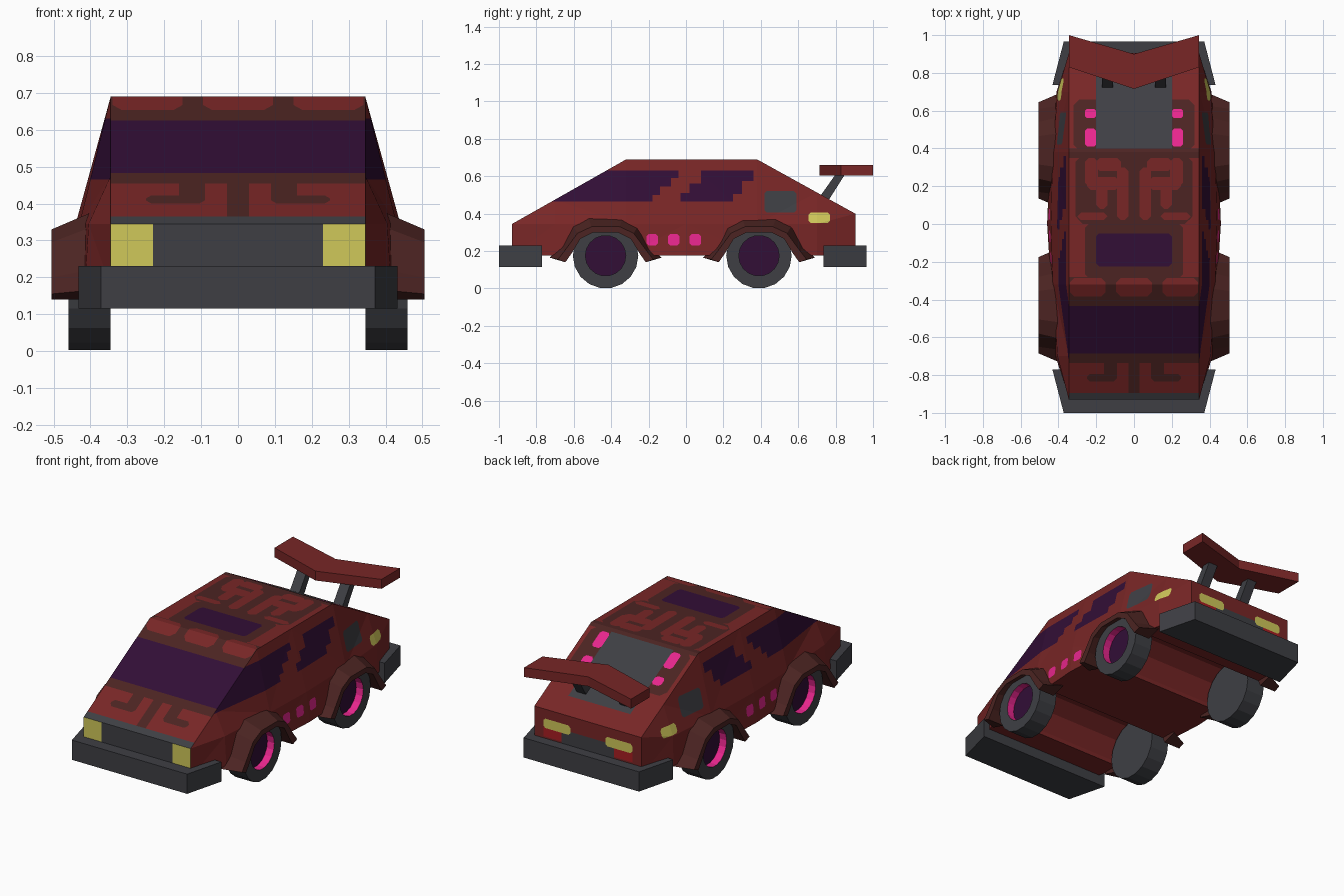
import bpy
import bmesh
from mathutils import Vector

default_cube = bpy.data.objects.get("Cube")
if default_cube:
    bpy.data.objects.remove(default_cube, do_unlink=True)


# Materials
def make_material(name, hex_code):
    rgb = [int(hex_code[i:i + 2], 16) / 255 for i in (0, 2, 4)]
    linear = [((c + .055) / 1.055) ** 2.4 if c > .04 else c / 12.92 for c in rgb]
    mat = bpy.data.materials.new(name)
    mat.use_nodes = True
    mat.diffuse_color = (*linear, 1)
    mat.node_tree.nodes["Principled BSDF"].inputs["Base Color"].default_value = (*linear, 1)
    return mat


PALETTE = [make_material(*entry) for entry in (
    ("body red", "782626"), ("dark brown", "4c2422"), ("glass purple", "320e36"),
    ("charcoal", "3e3f44"), ("lamp yellow", "d0c85a"), ("neon pink", "e8268e"),
    ("tail lamp red", "a81e22"))]
RED, BROWN, PURPLE, GREY, YELLOW, PINK, TAIL = range(len(PALETTE))


def finish(bm, name, colours):
    bmesh.ops.remove_doubles(bm, verts=bm.verts[:], dist=.0005)
    bmesh.ops.recalc_face_normals(bm, faces=bm.faces[:])
    mesh = bpy.data.meshes.new(name)
    bm.to_mesh(mesh)
    bm.free()
    for c in colours:
        mesh.materials.append(PALETTE[c])
    obj = bpy.data.objects.new(name, mesh)
    bpy.context.collection.objects.link(obj)
    return obj


def loft(bm, rings, closed=True, cap=True):
    """Skin a list of equal point rings and return the bands of faces."""
    rows = [[bm.verts.new(p) for p in ring] for ring in rings]
    bands = []
    n = len(rows[0])
    for a, b in zip(rows, rows[1:]):
        bands.append([bm.faces.new((a[i], a[(i + 1) % n], b[(i + 1) % n], b[i]))
                      for i in range(n if closed else n - 1)])
    if cap:
        bm.faces.new(rows[0])
        bm.faces.new(rows[-1])
    return bands


def prism(name, outline, axis, low, high, colour):
    """Extrude an outline along x or z."""
    def place(p, t):
        return (t, *p) if axis == "x" else (*p, t)
    bm = bmesh.new()
    loft(bm, [[place(p, t) for p in outline] for t in (low, high)])
    return finish(bm, name, [colour])


# Body shell: stations of y, roof height, waist half width, sill half width
STATIONS = [(-.93, .345, .345, .345), (-.7, .475, .405, .415), (-.32, .69, .43, .44),
            (0, .69, .44, .46), (.38, .69, .43, .445), (.7, .513, .405, .41),
            (.905, .4, .345, .345)]
body = bmesh.new()
rings = []
for y, top, waist, sill in STATIONS:
    half = [(.345, top), (waist, .345), (sill, .175)]
    rings.append([(x, y, z) for x, z in half] + [(-x, y, z) for x, z in reversed(half)])
loft(body, rings)
bmesh.ops.remove_doubles(body, verts=body.verts[:], dist=.0005)
bmesh.ops.triangulate(body, faces=body.faces[:])
bmesh.ops.recalc_face_normals(body, faces=body.faces[:])

# Painted regions are cut into the shell: each zone has a facing test and two axes
ZONES = {"top": (lambda n: n.z > .5, 0, 1),
         "side": (lambda n: abs(n.x) > .6, 1, 2),
         "front": (lambda n: n.y < -.9, 0, 2),
         "back": (lambda n: n.y > .9, 0, 2)}


def paint(zone, poly, colour):
    """Clip the zone's faces by each edge of a convex outline, then colour the inside."""
    test, u, v = ZONES[zone]
    mid = [sum(p[k] for p in poly) / len(poly) for k in (0, 1)]
    planes = []
    for p, q in zip(poly, poly[1:] + poly[:1]):
        co, no = Vector(), Vector()
        co[u], co[v] = p
        no[u], no[v] = q[1] - p[1], p[0] - q[0]
        if (mid[0] - p[0]) * no[u] + (mid[1] - p[1]) * no[v] > 0:
            no.negate()
        planes.append((co, no.normalized()))

    def touching():
        return [f for f in body.faces if test(f.normal) and all(
            any((w.co - co).dot(no) < -1e-5 for w in f.verts) for co, no in planes)]

    for co, no in planes:
        faces = touching()
        geom = set(faces)
        for f in faces:
            geom.update(f.edges)
            geom.update(f.verts)
        bmesh.ops.bisect_plane(body, geom=list(geom), dist=1e-5, plane_co=co, plane_no=no)
        body.normal_update()
    for f in touching():
        centre = f.calc_center_median()
        if all((centre - co).dot(no) < 1e-5 for co, no in planes):
            f.material_index = colour


def block(zone, colour, u0, u1, v0, v1, cut=0, mirror=False):
    """Paint a rectangle with optional clipped corners."""
    for s in (1, -1) if mirror else (1,):
        a, b = sorted((s * u0, s * u1))
        poly = [(a, v0), (b, v0), (b, v1), (a, v1)]
        if cut:
            poly = [(a + cut, v0), (b - cut, v0), (b, v0 + cut), (b, v1 - cut),
                    (b - cut, v1), (a + cut, v1), (a, v1 - cut), (a, v0 + cut)]
        paint(zone, poly, colour)


def hood(z):
    return -.93 + (z - .345) * .61 / .345


# Hood pattern, windscreen and its surround
block("top", GREY, -.35, .35, -.94, hood(.365))
block("top", BROWN, -.35, .35, hood(.455), -.28)
block("top", PURPLE, -.35, .35, hood(.483), hood(.625))
block("top", BROWN, -.03, .03, hood(.365), hood(.46))
block("top", BROWN, .09, .16, hood(.41), hood(.46), 0, True)
block("top", BROWN, .09, .25, hood(.4), hood(.422), .015, True)
block("top", RED, .15, .34, -.385, -.285, .025, True)
block("top", RED, -.095, .095, -.385, -.285, .025)

# Roof pattern and sunroof
block("top", BROWN, -.26, .26, -.285, 0, .02)
block("top", PURPLE, -.2, .2, -.225, -.05, .015)
block("top", BROWN, -.31, .31, 0, .37, .04)
block("top", BROWN, -.345, .345, .35, .4)
for row in ((.03, .09, .02, .3), (.08, .25, .18, .25), (.19, .26, .2, .35),
            (.07, .2, .28, .35), (.14, .2, .08, .24), (.14, .3, .02, .06)):
    block("top", RED, *row, .02, True)

# Engine cover and neon strips
block("top", BROWN, -.32, .32, .39, .66, .03)
block("top", GREY, -.2, .2, .4, .8)
block("top", PINK, .2, .26, .41, .505, .012, True)
block("top", PINK, .2, .26, .56, .61, .012, True)

# Side windows with stepped pillars
paint("side", [(-.72, .465), (-.18, .465), (-.18, .63), (-.43, .63)], PURPLE)
for row in ((-.18, -.14, .5), (-.14, -.08, .545), (-.08, -.04, .59),
            (.08, .25, .465), (.25, .3, .505), (.3, .36, .575)):
    block("side", PURPLE, *row, .63)
block("side", PURPLE, .02, .08, .465, .56)
block("side", PURPLE, -.03, .02, .465, .51)

# Side intakes, marker lamps and sill lights
block("side", GREY, .42, .59, .405, .52, .012)
block("side", YELLOW, .655, .77, .35, .405, .012)
for y in (-.21, -.095, .02):
    block("side", PINK, y, y + .06, .23, .29, .01)

# Nose and tail panels
block("front", GREY, -.23, .23, .17, .345)
block("front", YELLOW, .23, .345, .23, .345, 0, True)
block("back", GREY, -.17, .17, .19, .31)
block("back", TAIL, .17, .287, .24, .295, 0, True)
block("back", YELLOW, .113, .287, .29, .345, .012, True)

shell = finish(body, "body_shell", range(len(PALETTE)))

# Wheel wells run across the underside
WHEELS = {"front": -.43, "rear": .39}
WELL = [(-.2, .1), (-.2, .2), (-.15, .3), (-.07, .355)]
well_outline = WELL + [(-y, z) for y, z in reversed(WELL)]
for end, yc in WHEELS.items():
    cutter = prism(end + "_well_cutter", [(yc + y, z) for y, z in well_outline],
                   "x", -.6, .6, RED)
    cutter.hide_render = True
    bpy.context.view_layer.objects.active = shell
    mod = shell.modifiers.new("well", "BOOLEAN")
    mod.operation = "DIFFERENCE"
    mod.solver = "EXACT"
    mod.object = cutter
    bpy.ops.object.modifier_apply(modifier=mod.name)
    bpy.data.objects.remove(cutter, do_unlink=True)

# Fender arches: half outlines from front foot to crown, with their x depth
ARCH = [(.4, [(-.3, .165), (-.235, .22), (-.175, .335), (-.09, .375)]),
        (.505, [(-.255, .155), (-.22, .2), (-.15, .295), (-.075, .33)]),
        (.505, [(-.215, .14), (-.18, .19), (-.135, .265), (-.065, .3)]),
        (.4, [(-.215, .14), (-.19, .2), (-.14, .29), (-.07, .345)])]


def fender(name, side, yc):
    bm = bmesh.new()
    full = [(x, half + [(-y, z) for y, z in reversed(half)]) for x, half in ARCH]
    sections = [[(side * x, yc + pts[i][0], pts[i][1]) for x, pts in full]
                for i in range(len(full[0][1]))]
    loft(bm, sections)
    finish(bm, name, [BROWN])


# Wheels: lathed tyre with a recessed disc and glowing rim wall
def wheel(name, side, yc):
    from math import cos, sin, tau
    bm = bmesh.new()
    n = 18
    profile = [(.175, .345), (.175, .46), (.108, .46), (.108, .415)]
    bands = loft(bm, [[(side * x, yc + r * cos(tau * i / n), .175 + r * sin(tau * i / n))
                       for i in range(n)] for r, x in profile])
    for f in bands[-1]:
        f.material_index = 1
    bm.faces.ensure_lookup_table()
    bm.faces[-1].material_index = 2
    finish(bm, name, [GREY, PINK, PURPLE])


for label, side in (("left", 1), ("right", -1)):
    for end, yc in WHEELS.items():
        fender(f"{end}_{label}_fender", side, yc)
        wheel(f"{end}_{label}_wheel", side, yc)
    # Wing struts
    prism(label + "_wing_strut", [(.715, .49), (.755, .46), (.85, .61), (.8, .61)],
          "x", side * .11, side * .17, GREY)

# Bumpers
prism("front_bumper", [(-.372, -1), (.372, -1), (.432, -.77), (-.432, -.77)],
      "z", .115, .23, GREY)
prism("rear_bumper", [(-.372, .965), (.372, .965), (.432, .735), (-.432, .735)],
      "z", .115, .23, GREY)

# Swept rear wing
prism("rear_wing", [(-.345, .83), (0, .715), (.345, .83), (.345, 1), (0, .9), (-.345, 1)],
      "z", .605, .66, RED)
